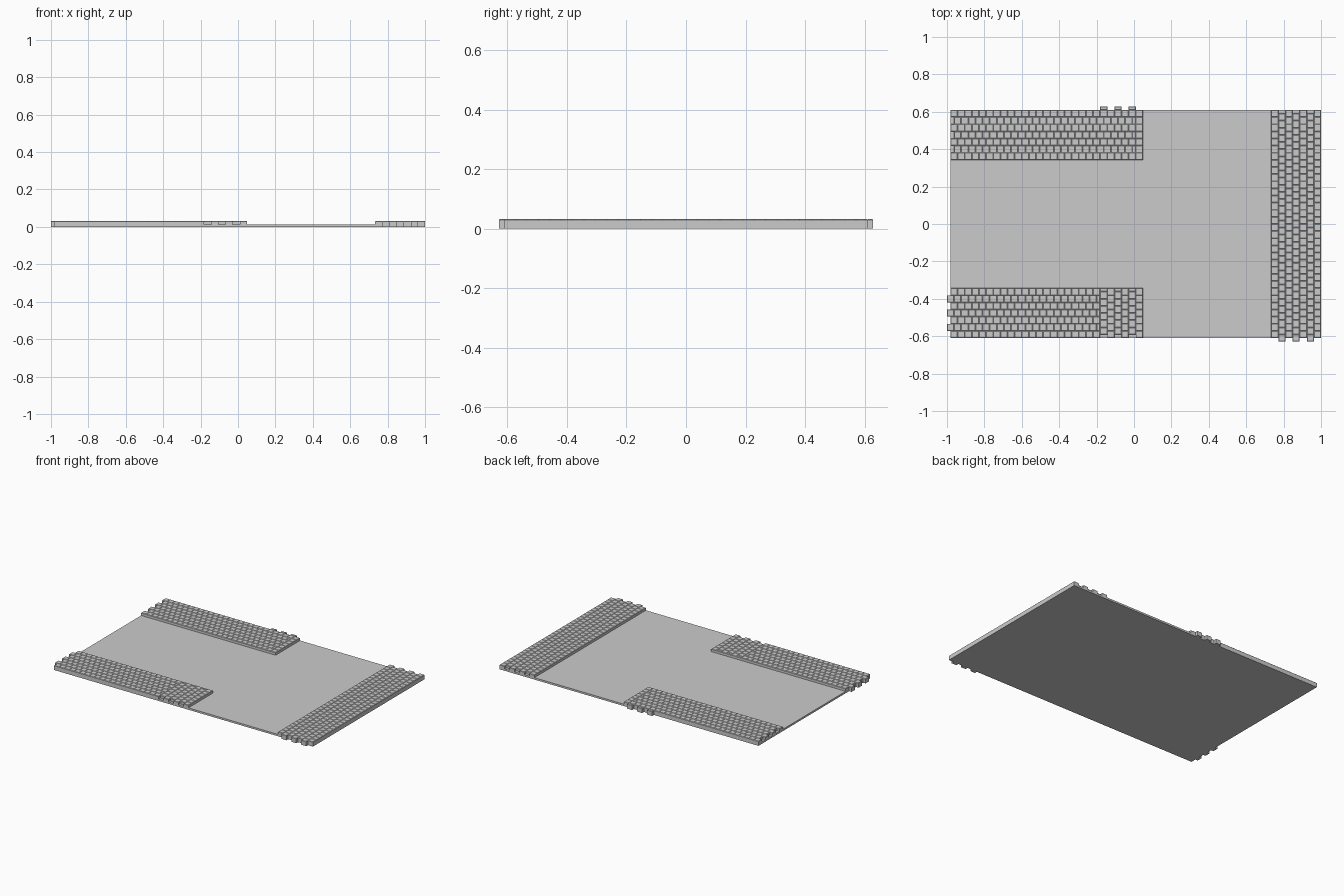
import bpy, bmesh

if "Cube" in bpy.data.objects:
    bpy.data.objects.remove(bpy.data.objects["Cube"])

U = 2 / 52.5            # one paving block
H = 0.032               # paving height
T = 0.013               # road slab thickness
C = 0.0025              # worn top edge of each block
X0, X1 = -1 + U / 2, 1.0
Y0, Y1 = -16 * U, 16 * U


def finish(name, bm):
    bmesh.ops.recalc_face_normals(bm, faces=bm.faces)
    mesh = bpy.data.meshes.new(name)
    bm.to_mesh(mesh)
    bm.free()
    bpy.context.collection.objects.link(bpy.data.objects.new(name, mesh))


def block(bm, x0, x1, y0, y1):
    """Block with a small chamfer round its top."""
    rings = []
    for z, i in ((0, 0), (H - C, 0), (H, C)):
        rings.append([bm.verts.new(p) for p in (
            (x0 + i, y0 + i, z), (x1 - i, y0 + i, z),
            (x1 - i, y1 - i, z), (x0 + i, y1 - i, z))])
    bm.faces.new(rings[0][::-1])
    bm.faces.new(rings[2])
    for a, b in zip(rings, rings[1:]):
        for k in range(4):
            n = (k + 1) % 4
            bm.faces.new((a[k], a[n], b[n], b[k]))


def row(bm, axis, side, start, end):
    """Line of blocks from start to end; the last one is cut to fit."""
    a = start
    while a < end - 1e-4:
        b = min(a + U, end)
        if axis == 'x':
            block(bm, a, b, side, side + U)
        else:
            block(bm, side, side + U, a, b)
        a += U


# Road slab
bm = bmesh.new()
bmesh.ops.create_cube(bm, size=1)
for v in bm.verts:
    v.co = (X1 if v.co.x > 0 else X0, Y1 if v.co.y > 0 else Y0,
            T if v.co.z > 0 else 0)
finish("road_slab", bm)

# Right pavement: alternate columns slide half a block forward
bm = bmesh.new()
for i in range(7):
    s = -U / 2 if i % 2 else 0
    row(bm, 'y', X1 - (7 - i) * U, Y0 + s, Y1 + s)
finish("right_pavement", bm)

# Front left pavement: long rows, then a corner of turned columns
bm = bmesh.new()
for i in range(7):
    row(bm, 'x', Y0 + i * U, X0 - (U / 2 if i % 2 else 0), X0 + 21 * U)
for i in range(6):
    s = 0 if i % 2 else U / 2
    row(bm, 'y', X0 + (21 + i) * U, Y0 + s, Y0 + 7 * U)
finish("front_left_pavement", bm)

# Back left pavement: long rows, end column and three jutting half blocks
bm = bmesh.new()
for i in range(7):
    row(bm, 'x', Y1 - (7 - i) * U, X0 + (U / 2 if i % 2 else 0), X0 + 26 * U)
row(bm, 'y', X0 + 26 * U, Y1 - 7 * U, Y1)
for i in (21, 23, 25):
    row(bm, 'y', X0 + i * U, Y1, Y1 + U / 2)
finish("back_left_pavement", bm)
